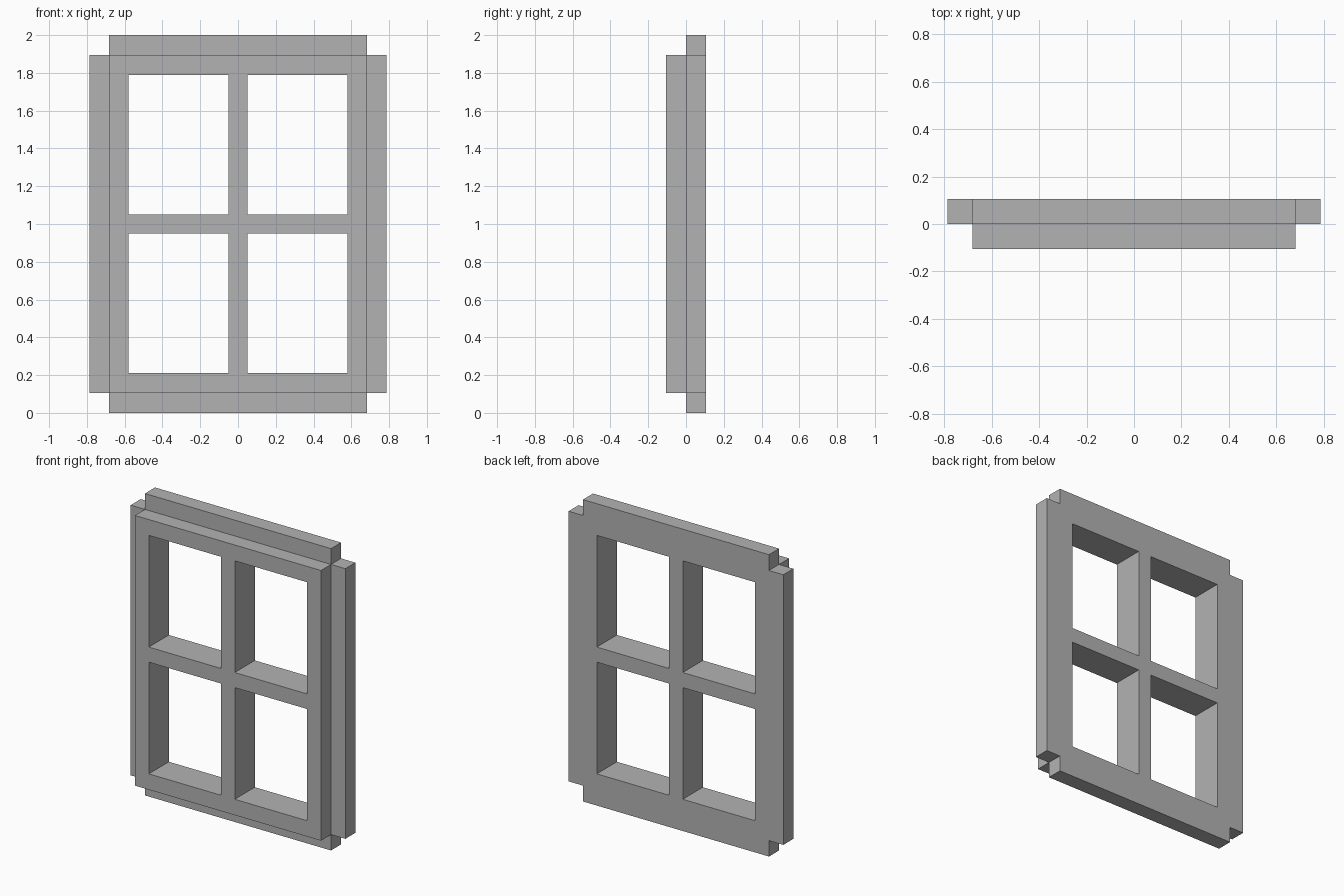
import bpy
import bmesh
from math import pi
from mathutils import Matrix, Vector

cube = bpy.data.objects.get("Cube")
if cube:
    bpy.data.objects.remove(cube, do_unlink=True)

grey = bpy.data.materials.new("plain grey")
grey.use_nodes = True
colour = (0.45, 0.45, 0.45, 1)
grey.diffuse_color = colour
grey.node_tree.nodes["Principled BSDF"].inputs["Base Color"].default_value = colour

# Half sizes measured from the middle of the window
SASH_X, SASH_Z = 0.682, 0.895
FLANGE_X, FLANGE_Z = 0.787, 1.0
PANE_X, PANE_Z = 0.58, 0.79
BAR = 0.05
DEPTH = 0.105


def rectangle(x0, x1, z0, z1):
    return [(x0, z0), (x1, z0), (x1, z1), (x0, z1)]


# Four pane openings, mirrored about both glazing bars
panes = [[(sx * x, sz * z) for x, z in rectangle(BAR, PANE_X, BAR, PANE_Z)]
         for sx in (-1, 1) for sz in (-1, 1)]


def pierced_panel(name, outline, y0, y1):
    """Fill an outline around the pane openings and extrude it in depth."""
    curve = bpy.data.curves.new(name, "CURVE")
    curve.dimensions = "2D"
    curve.fill_mode = "BOTH"
    curve.extrude = (y1 - y0) / 2
    for loop in [outline] + panes:
        spline = curve.splines.new("POLY")
        spline.points.add(len(loop) - 1)
        for point, (x, z) in zip(spline.points, loop):
            point.co = (x, z, 0, 1)
        spline.use_cyclic_u = True
    source = bpy.data.objects.new(name + " outline", curve)
    bpy.context.collection.objects.link(source)
    bpy.context.view_layer.update()
    graph = bpy.context.evaluated_depsgraph_get()
    mesh = bpy.data.meshes.new_from_object(source.evaluated_get(graph))
    bpy.data.objects.remove(source, do_unlink=True)

    # Stand the panel upright and weld its caps to its sides
    centre = Vector((0, (y0 + y1) / 2, FLANGE_Z))
    mesh.transform(Matrix.Translation(centre) @ Matrix.Rotation(pi / 2, 4, "X"))
    bm = bmesh.new()
    bm.from_mesh(mesh)
    bmesh.ops.remove_doubles(bm, verts=bm.verts, dist=0.0001)
    bmesh.ops.recalc_face_normals(bm, faces=bm.faces)
    for face in bm.faces:
        face.smooth = False
    bm.to_mesh(mesh)
    bm.free()
    mesh.name = name
    mesh.materials.clear()
    mesh.materials.append(grey)
    panel = bpy.data.objects.new(name, mesh)
    bpy.context.collection.objects.link(panel)
    return panel


# Front sash with its glazing bars
pierced_panel("front_sash", rectangle(-SASH_X, SASH_X, -SASH_Z, SASH_Z), -DEPTH, 0)

# Rear flange: wider and taller, with notched corners
corner = [(FLANGE_X, SASH_Z), (SASH_X, SASH_Z), (SASH_X, FLANGE_Z)]
notched = []
for sx, sz in ((1, 1), (-1, 1), (-1, -1), (1, -1)):
    points = [(sx * x, sz * z) for x, z in corner]
    notched += points if sx == sz else points[::-1]
pierced_panel("rear_flange", notched, 0, DEPTH)
